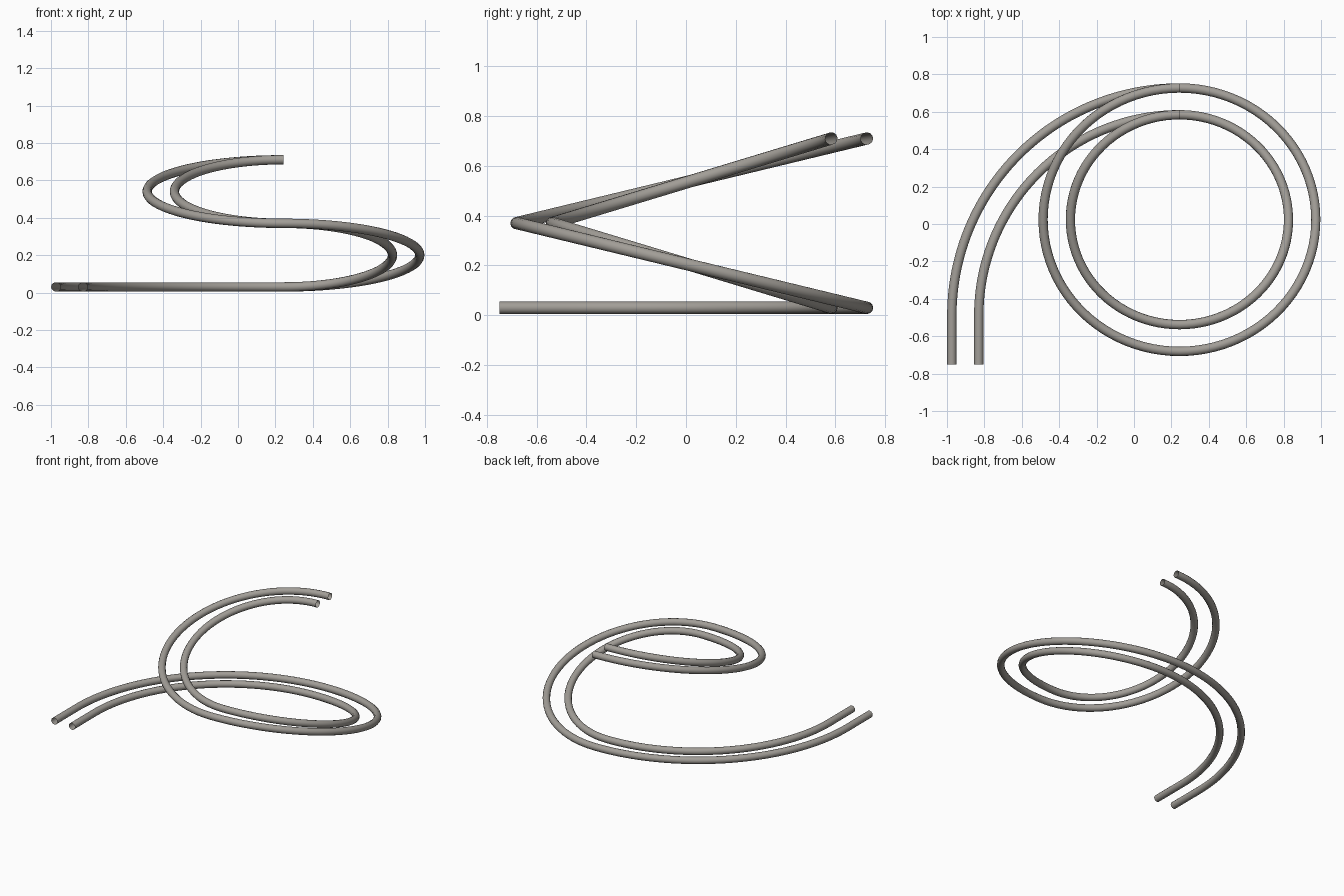
import bpy
from math import sin, cos, pi

cube = bpy.data.objects.get("Cube")
if cube:
    bpy.data.objects.remove(cube, do_unlink=True)

# Warm grey metal
metal = bpy.data.materials.new("warm_grey_metal")
metal.use_nodes = True
GREY = (0.36, 0.34, 0.31, 1)
metal.diffuse_color = GREY
metal.node_tree.nodes["Principled BSDF"].inputs["Base Color"].default_value = GREY

CX, CY = 0.243, 0.023     # coil axis
BASE, RISE = 0.03, 0.34   # rail height on the ground, climb per half turn
TUBE = 0.025
STEPS = 48


def make_tube(name, points):
    """Open-ended round tube along a path."""
    curve = bpy.data.curves.new(name, "CURVE")
    curve.dimensions = "3D"
    curve.bevel_depth = TUBE
    curve.bevel_resolution = 4
    curve.use_fill_caps = False
    spline = curve.splines.new("POLY")
    spline.points.add(len(points) - 1)
    for p, co in zip(spline.points, points):
        p.co = (*co, 1)
    spline.use_smooth = True
    curve.materials.append(metal)
    obj = bpy.data.objects.new(name, curve)
    bpy.context.collection.objects.link(obj)


def rail_path(rx, ry, left_x):
    """Straight lead-in, flat quarter bend, then two tilted half circles."""
    bend = CX - left_x
    bend_y = CY + ry - bend
    path = [(left_x, -0.75, BASE)]
    for i in range(STEPS):
        a = pi / 2 * i / STEPS
        path.append((CX - bend * cos(a), bend_y + bend * sin(a), BASE))
    for i in range(2 * STEPS + 1):
        a = pi * i / STEPS
        climb = (1 - cos(a)) / 2
        if a > pi:
            climb = 2 - climb
        path.append((CX + rx * sin(a), CY + ry * cos(a), BASE + RISE * climb))
    return path


make_tube("outer_rail", rail_path(0.729, 0.704, -0.974))
make_tube("inner_rail", rail_path(0.583, 0.561, -0.83))
